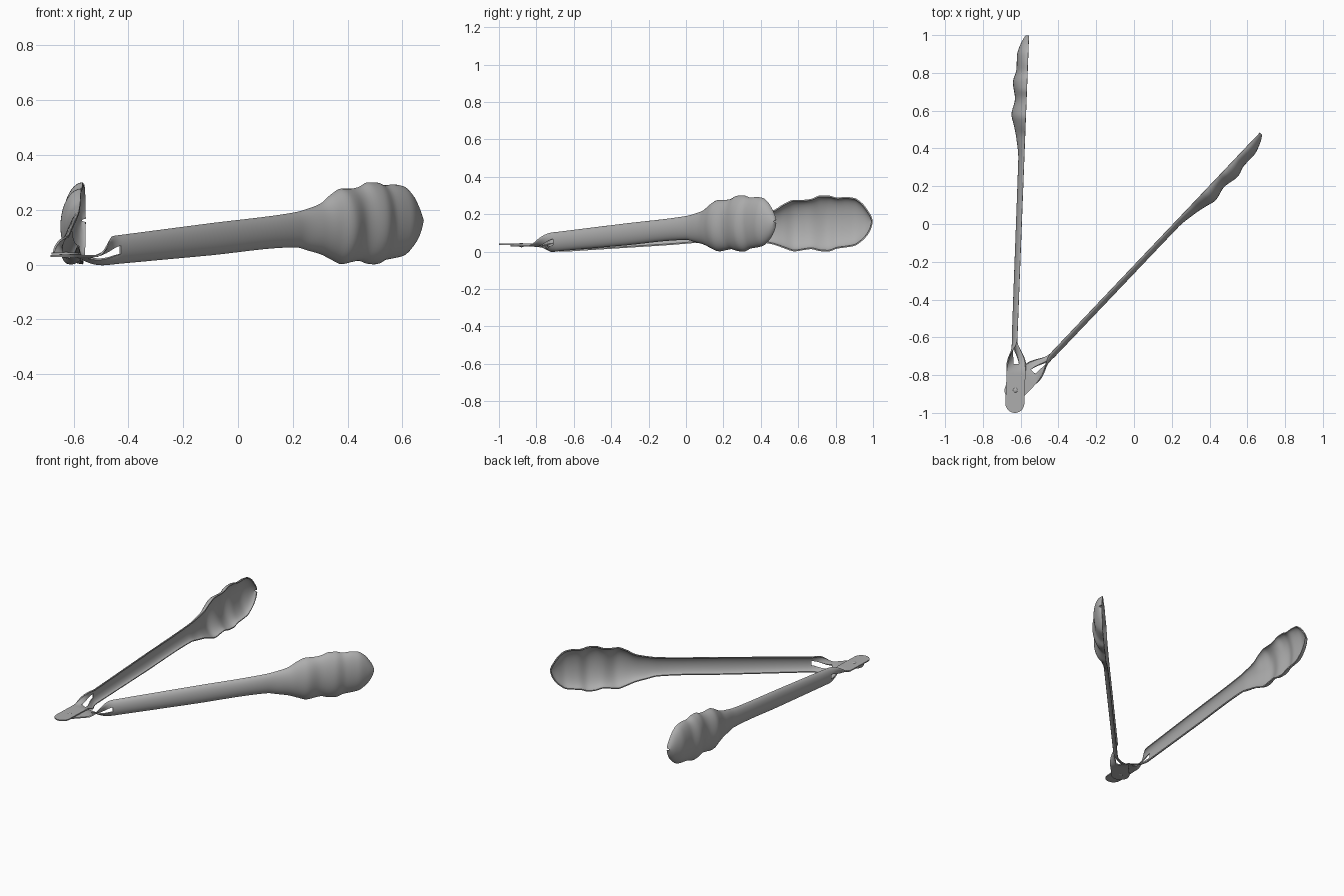
import bpy, bmesh, math
from mathutils import Vector

cube = bpy.data.objects.get("Cube")
if cube:
    bpy.data.objects.remove(cube, do_unlink=True)

steel = bpy.data.materials.new("brushed steel grey")
steel.use_nodes = True
colour = (0.42, 0.42, 0.42, 1)
steel.diffuse_color = colour
steel.node_tree.nodes["Principled BSDF"].inputs["Base Color"].default_value = colour

PIVOT = Vector((-0.628, -0.88, 0))
TWIST_START, TWIST_END = 0.10, 0.27      # where the flat tang turns into the channel
# distance from pivot, upper edge height, lower edge height
EDGES = [(0.26, .102, .005), (0.75, .146, .036), (1.22, .188, .066), (1.28, .20, .055),
         (1.35, .219, .041), (1.41, .255, .02), (1.46, .274, .005), (1.51, .274, .012),
         (1.55, .279, .017), (1.60, .297, .006), (1.64, .297, .004), (1.69, .286, .02),
         (1.735, .289, .026), (1.78, .284, .034), (1.82, .258, .06), (1.85, .22, .092),
         (1.868, .19, .125), (1.876, .168, .155)]
# distance from pivot, channel depth
DEPTH = [(0.10, 0), (0.27, .026), (1.22, .028), (1.33, .042), (1.40, .058), (1.46, .073),
         (1.54, .058), (1.63, .072), (1.70, .056), (1.77, .056), (1.84, .036), (1.876, .016)]


def curve(table, u, col=1):
    """Smooth interpolation through a table of points."""
    if u <= table[0][0]:
        return table[0][col]
    if u >= table[-1][0]:
        return table[-1][col]
    i = max(k for k in range(len(table) - 1) if table[k][0] <= u)

    def sec(k):
        k = min(max(k, 0), len(table) - 2)
        return (table[k + 1][col] - table[k][col]) / (table[k + 1][0] - table[k][0])

    def slope(k):
        a, b = sec(k - 1), sec(k)
        return 0 if a * b <= 0 else 2 * a * b / (a + b)

    h = table[i + 1][0] - table[i][0]
    t = (u - table[i][0]) / h
    a, b = table[i][col], table[i + 1][col]
    return (a + (b - a) * t * t * (3 - 2 * t)
            + h * slope(i) * t * (1 - t) ** 2 - h * slope(i + 1) * t * t * (1 - t))


def smooth(t):
    t = min(max(t, 0), 1)
    return t * t * (3 - 2 * t)


def finish(obj):
    obj.data.materials.append(steel)
    bpy.ops.object.select_all(action='DESELECT')
    obj.select_set(True)
    bpy.context.view_layer.objects.active = obj
    bpy.ops.object.shade_smooth_by_angle(angle=math.radians(40))


def make_arm(name, degrees, side, plate_z, end, radius):
    """Sheet-metal arm: round flat tang, slotted twist, channel handle, scalloped head."""
    a = math.radians(degrees)
    along = Vector((math.cos(a), math.sin(a), 0))
    out = side * Vector((-math.sin(a), math.cos(a), 0))
    up = Vector((0, 0, 1))
    tip = EDGES[-1][0]
    rows = [end + radius * (1 - math.cos(math.radians(10 * k))) for k in range(10)]
    steps = 150
    rows += [rows[-1] + (tip - rows[-1]) * k / steps for k in range(1, steps)]
    rows += [1.868, 1.872, tip]
    rows.sort()
    cols = 20
    bm = bmesh.new()
    grid = []
    for u in rows:
        k = smooth((u - TWIST_START) / (TWIST_END - TWIST_START))
        top, bottom = curve(EDGES, u, 1), curve(EDGES, u, 2)
        half = radius * (1 - k) + (top - bottom) / 2 * k
        if u < end + radius:
            half = max(0.002, math.sqrt(max(0, radius ** 2 - (u - end - radius) ** 2)))
        centre = plate_z * (1 - k) + (top + bottom) / 2 * k
        angle = math.pi / 2 * (1 - k)
        w = up * math.cos(angle) + out * math.sin(angle)
        n = out * math.cos(angle) - up * math.sin(angle)
        d = curve(DEPTH, u)
        row = []
        for c in range(cols + 1):
            t = math.pi * (c / cols - 0.5)
            p = PIVOT + along * u + up * centre + w * half * math.sin(t) + n * d * math.cos(t)
            row.append(bm.verts.new(p))
        grid.append(row)
    for r in range(len(rows) - 1):
        for c in range(cols):
            # open slot between the two straps
            if 0.125 < rows[r] < 0.255 and abs(c + 0.5 - cols / 2) < 2:
                continue
            bm.faces.new((grid[r][c], grid[r + 1][c], grid[r + 1][c + 1], grid[r][c + 1]))
    bmesh.ops.delete(bm, geom=[v for v in bm.verts if not v.link_faces], context='VERTS')
    bmesh.ops.recalc_face_normals(bm, faces=bm.faces)
    mesh = bpy.data.meshes.new(name)
    bm.to_mesh(mesh)
    bm.free()
    obj = bpy.data.objects.new(name, mesh)
    bpy.context.collection.objects.link(obj)
    finish(obj)
    shell = obj.modifiers.new("Sheet thickness", 'SOLIDIFY')
    shell.thickness = 0.007
    shell.offset = 0
    # keep the edges of the sheet crisp
    bpy.ops.object.modifier_apply(modifier=shell.name)
    bpy.ops.object.shade_smooth_by_angle(angle=math.radians(40))


make_arm("right_arm", 87.8, 1, 0.040, -0.12, 0.050)
make_arm("left_arm", 46.5, -1, 0.031, -0.058, 0.056)

# Rivet joining the two tangs
bpy.ops.mesh.primitive_uv_sphere_add(segments=24, ring_count=12, radius=1,
                                     location=(PIVOT.x, PIVOT.y, 0.0355))
rivet = bpy.context.object
rivet.name = "pivot_rivet"
rivet.scale = (0.016, 0.016, 0.012)
finish(rivet)
